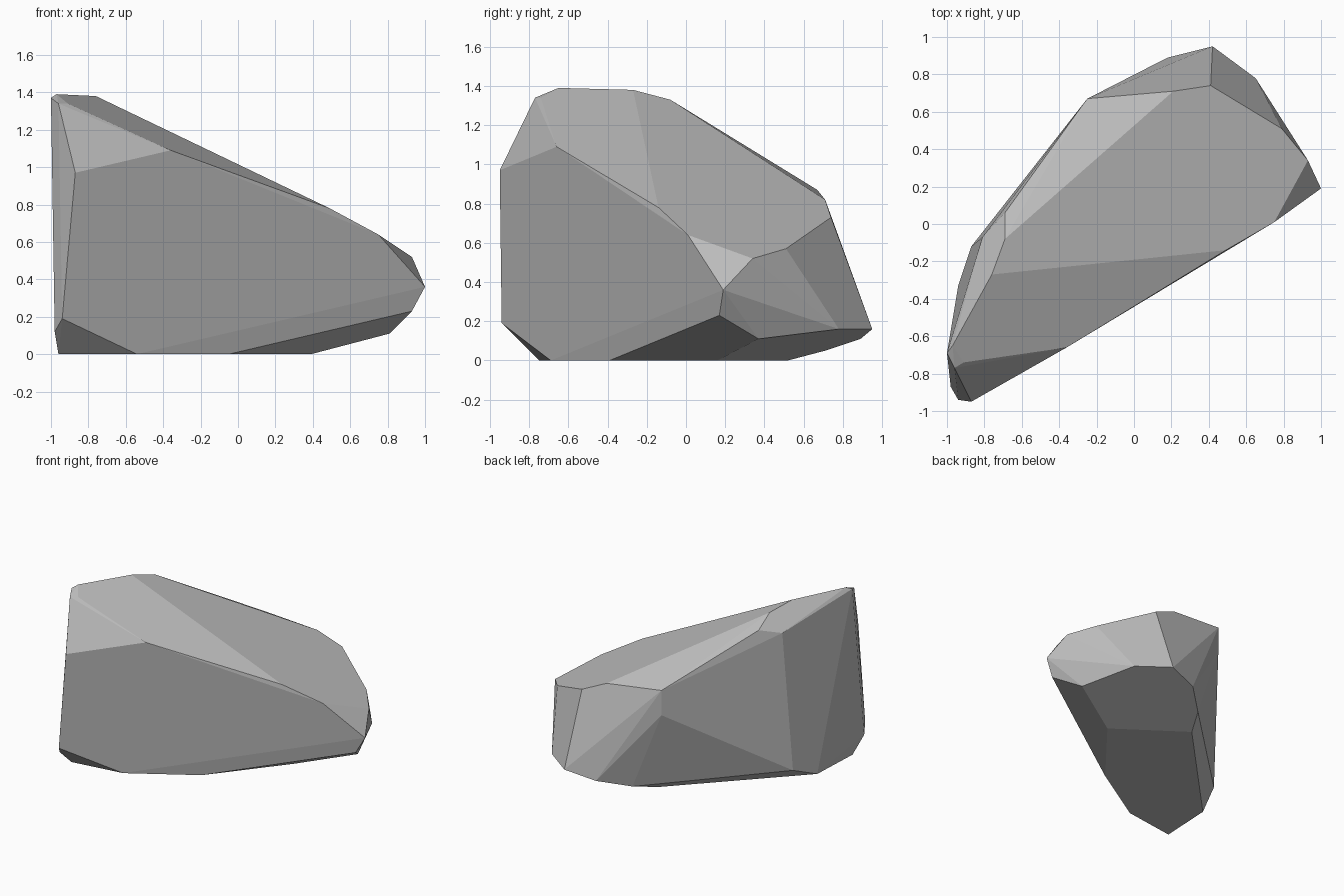
import bpy
import bmesh
from math import radians

default_cube = bpy.data.objects.get("Cube")
if default_cube:
    bpy.data.objects.remove(default_cube, do_unlink=True)

# Corner points of the boulder, grouped by the region of stone they bound
crest = [
    (-.96, -.77, 1.34), (-.91, -.74, 1.34), (-1, -.69, 1.37), (-.97, -.65, 1.39),
    (-.76, -.27, 1.38), (-.69, -.08, 1.33), (-.69, .06, 1.24), (-.81, -.07, 1.2),
]
upper_slope = [
    (-.87, -.95, .97), (-.36, -.66, 1.09), (.49, -.14, .78), (.75, .01, .64),
    (.79, .51, .57), (.41, .74, .73), (.21, .71, .82), (-.25, .67, .87),
]
blunt_end = [
    (.93, .34, .52), (1, .19, .36), (.93, .17, .23), (.81, .37, .11),
    (.65, .78, .16), (.42, .95, .16), (.18, .89, .11), (-.25, .67, .67),
]
lower_edge = [
    (-.94, -.94, .19), (-.98, -.87, .12), (-.87, -.12, .09),
    (-.5, .18, .07), (-.02, .71, .05),
]
footprint = [(-.96, -.75), (-.54, -.69), (-.05, -.39), (.39, .16), (-.12, .52), (-.94, -.33)]


def make_material(name, colour):
    """Create one flat matte colour."""
    material = bpy.data.materials.new(name)
    material.use_nodes = True
    material.diffuse_color = colour
    shader = material.node_tree.nodes["Principled BSDF"]
    shader.inputs["Base Color"].default_value = colour
    shader.inputs["Roughness"].default_value = 1
    return material


def make_faceted_stone(name, corners, material):
    """Wrap corner points in a convex shell and merge nearly level facets."""
    shell = bmesh.new()
    for corner in corners:
        shell.verts.new(corner)
    hull = bmesh.ops.convex_hull(shell, input=shell.verts[:])
    leftovers = {item for item in hull["geom_interior"] + hull["geom_unused"]
                 if isinstance(item, bmesh.types.BMVert)}
    bmesh.ops.delete(shell, geom=list(leftovers), context="VERTS")
    bmesh.ops.dissolve_limit(shell, angle_limit=radians(4),
                             verts=shell.verts[:], edges=shell.edges[:])
    bmesh.ops.recalc_face_normals(shell, faces=shell.faces[:])
    mesh = bpy.data.meshes.new(name)
    shell.to_mesh(mesh)
    shell.free()
    mesh.materials.append(material)
    stone = bpy.data.objects.new(name, mesh)
    bpy.context.collection.objects.link(stone)
    return stone


# Single flat-shaded boulder resting on its level base
stone_grey = make_material("stone_grey", (.5, .5, .5, 1))
base = [(x, y, 0) for x, y in footprint]
make_faceted_stone("boulder", crest + upper_slope + blunt_end + lower_edge + base, stone_grey)
